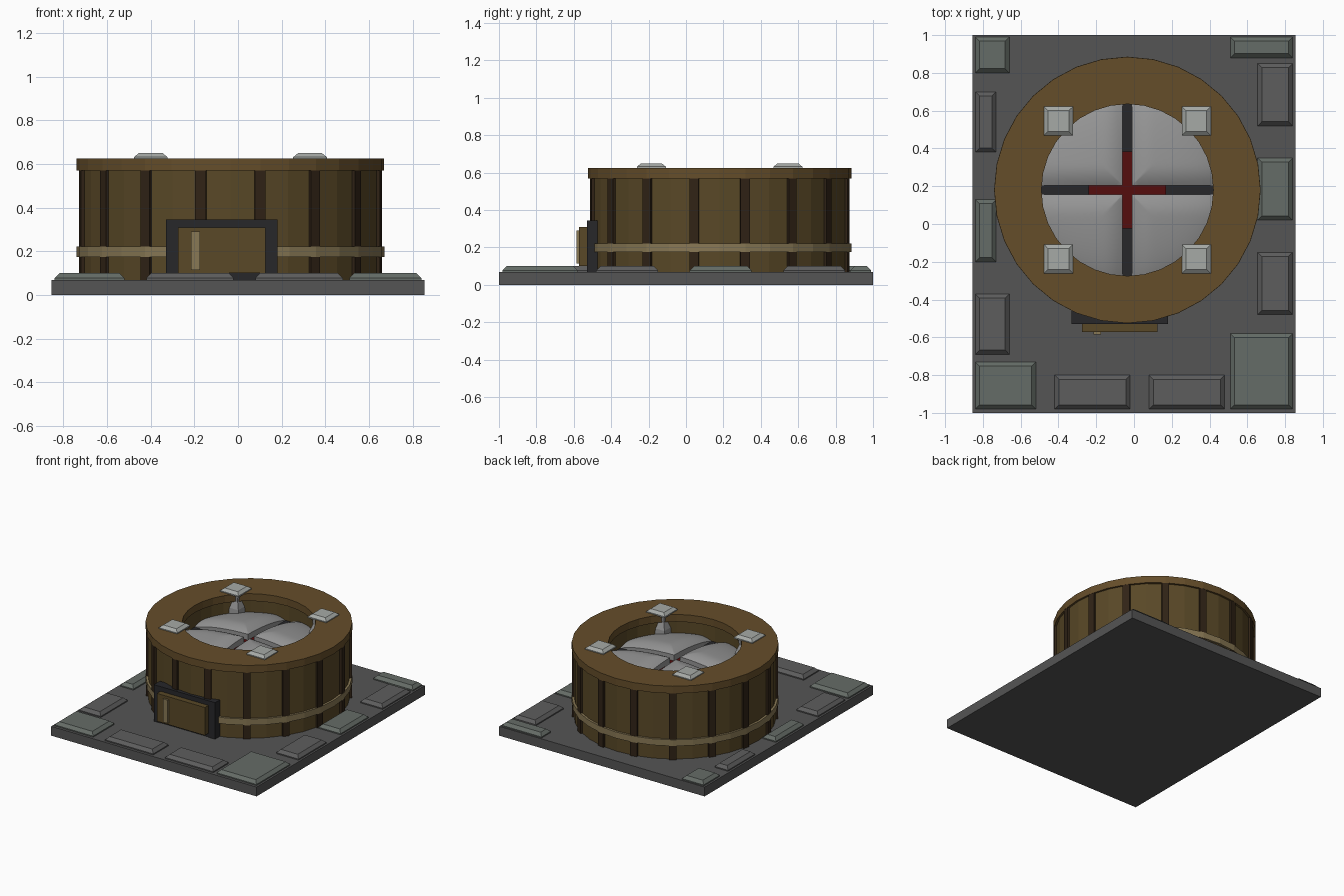
import bpy, bmesh, math
from mathutils import Matrix

if "Cube" in bpy.data.objects:
    bpy.data.objects.remove(bpy.data.objects["Cube"])

CX, CY = -0.035, 0.18   # drum centre


def mat(name, r, g, b):
    m = bpy.data.materials.new(name)
    m.diffuse_color = (r, g, b, 1)
    m.use_nodes = True
    m.node_tree.nodes["Principled BSDF"].inputs["Base Color"].default_value = m.diffuse_color
    return m


BROWN = mat("wood", .13, .075, .023)
WALL = mat("wall_wood", .10, .065, .02)
DARK_WOOD = mat("dark_wood", .03, .017, .008)
TAN = mat("tan", .25, .19, .09)
BLACK = mat("dark_metal", .02, .02, .023)
SLAB = mat("slab_grey", .09, .09, .09)
STONE = mat("stone_grey", .11, .11, .11)
MOSS = mat("stone_green", .13, .15, .135)
STEEL = mat("steel", .30, .30, .30)
PALE = mat("pale_steel", .38, .40, .38)
RED = mat("red_glow", .09, .004, .004)


def finish(bm, name, material, smooth=None):
    bmesh.ops.recalc_face_normals(bm, faces=bm.faces)
    me = bpy.data.meshes.new(name)
    bm.to_mesh(me)
    bm.free()
    me.materials.append(material)
    ob = bpy.data.objects.new(name, me)
    bpy.context.collection.objects.link(ob)
    if smooth:
        bpy.ops.object.select_all(action='DESELECT')
        ob.select_set(True)
        bpy.context.view_layer.objects.active = ob
        bpy.ops.object.shade_smooth_by_angle(angle=math.radians(smooth))
    return ob


def block(name, x, y, z, material, chamfer=0, height=None):
    """Box from ranges; the top can be chamfered inward over its upper part."""
    bm = bmesh.new()
    levels = [(z[0], 0), (z[1], 0)]
    if chamfer:
        levels = [(z[0], 0), (z[1] - (height or chamfer), 0), (z[1], chamfer)]
    loft(bm, [((x[0] + c, x[1] - c), (y[0] + c, y[1] - c), h) for h, c in levels])
    return finish(bm, name, material)


def loft(bm, sections):
    rings = [[bm.verts.new((px, py, h)) for px, py in
              ((x[0], y[0]), (x[1], y[0]), (x[1], y[1]), (x[0], y[1]))]
             for x, y, h in sections]
    for a, b in zip(rings, rings[1:]):
        for i in range(4):
            bm.faces.new((a[i], a[(i + 1) % 4], b[(i + 1) % 4], b[i]))
    bm.faces.new(rings[0][::-1])
    bm.faces.new(rings[-1])


def ring(name, r_in, r_out, z0, z1, material, n=32):
    """Closed ring with a rectangular section around the drum axis."""
    bm = bmesh.new()
    prof = ((r_in, z0), (r_out, z0), (r_out, z1), (r_in, z1))
    cols = []
    for i in range(n):
        a = 2 * math.pi * i / n
        cols.append([bm.verts.new((CX + r * math.cos(a), CY + r * math.sin(a), z)) for r, z in prof])
    for i in range(n):
        a, b = cols[i], cols[(i + 1) % n]
        for k in range(4):
            bm.faces.new((a[k], b[k], b[(k + 1) % 4], a[(k + 1) % 4]))
    return finish(bm, name, material)


# Ground slab and paving stones around its border
block("base_slab", (-.855, .855), (-1, 1), (0, .07), SLAB)
stones = [(-.84, -.66, .80, .99, MOSS), (-.84, -.73, .38, .70, STONE),
          (-.84, -.73, -.20, .13, MOSS), (-.84, -.66, -.69, -.37, STONE),
          (-.84, -.52, -.98, -.73, MOSS), (-.42, -.02, -.98, -.80, STONE),
          (.08, .48, -.98, -.80, STONE), (.51, .84, -.98, -.58, MOSS),
          (.655, .84, -.48, -.15, STONE), (.655, .84, .02, .35, MOSS),
          (.655, .84, .52, .85, STONE), (.51, .84, .88, .99, MOSS)]
for i, (x0, x1, y0, y1, m) in enumerate(stones):
    block(f"paving_stone_{i}", (x0, x1), (y0, y1), (.06, .10), m, .022)

# Drum wall, lid and band
ring("drum_wall", .475, .69, .07, .57, WALL)
ring("drum_lid", .455, .705, .57, .625, BROWN)
ring("drum_band", .66, .706, .175, .222, TAN)

# Sixteen wall posts
bm = bmesh.new()
for i in range(16):
    rot = Matrix.Translation((CX, CY, 0)) @ Matrix.Rotation(math.radians(22.5 * (i + .5)), 4, 'Z')
    bmesh.ops.create_cube(bm, size=1, matrix=rot @ Matrix.Translation((.678, 0, .32))
                          @ Matrix.Diagonal((.05, .05, .50, 1)))
finish(bm, "wall_posts", DARK_WOOD)

# Four puffed dome quarters with grooves between them
GAP, R, NR, NT = .025, .478, 14, 20
for q in range(4):
    rot = Matrix.Translation((CX, CY, 0)) @ Matrix.Rotation(q * math.pi / 2, 4, 'Z')
    bm = bmesh.new()

    def point(i, j):
        t = math.pi / 2 * j / NT
        r = (R - GAP) * i / NR
        dx, dy = r * math.cos(t), r * math.sin(t)
        rho = math.hypot(dx + GAP, dy + GAP)
        edge = 1 - min(min(dx, dy) / .11, 1)
        z = .40 + .145 * math.sqrt(max(0, 1 - (rho / .56) ** 2)) - .03 * edge ** 2
        return bm.verts.new((dx + GAP, dy + GAP, z))

    centre = point(0, 0)
    g = [[point(i, j) for j in range(NT + 1)] for i in range(1, NR + 1)]
    for j in range(NT):
        bm.faces.new((centre, g[0][j], g[0][j + 1]))
        for i in range(NR - 1):
            bm.faces.new((g[i][j], g[i + 1][j], g[i + 1][j + 1], g[i][j + 1]))
    rim = [e for e in bm.edges if e.is_boundary]
    skirt = bmesh.ops.extrude_edge_only(bm, edges=rim)["geom"]
    for v in skirt:
        if isinstance(v, bmesh.types.BMVert):
            v.co.z = .40
    bmesh.ops.transform(bm, matrix=rot, verts=bm.verts)
    finish(bm, f"dome_quarter_{q}", STEEL, 40)

# Dark cross in the grooves with a red core
for name, a, top, m in (("groove_bar", .47, .45, BLACK), ("core_bar", .205, .47, RED)):
    block(name + "_x", (CX - a, CX + a), (CY - .026, CY + .026), (.40, top), m)
    block(name + "_y", (CX - .026, CX + .026), (CY - a, CY + a), (.40, top), m)

# Four clamps: chamfered cap on a flared leg
for sx in (-1, 1):
    for sy in (-1, 1):
        x, y = CX + sx * .365, CY + sy * .365
        block("clamp_cap", (x - .077, x + .077), (y - .077, y + .077), (.622, .65), PALE, .022, .018)
        bm = bmesh.new()
        loft(bm, [((x - w, x + w), (y - w, y + w), z)
                  for z, w in ((.45, .076), (.52, .07), (.57, .052), (.624, .056))])
        finish(bm, "clamp_leg", STEEL)

# Door: frame, sill, panel and handle
block("door_frame_left", (-.33, -.27), (-.53, -.46), (.07, .345), BLACK)
block("door_frame_right", (.12, .18), (-.53, -.46), (.07, .345), BLACK)
block("door_frame_top", (-.33, .18), (-.53, -.46), (.31, .345), BLACK)
block("door_recess", (-.28, .13), (-.525, -.46), (.07, .32), BLACK)
block("door_panel", (-.275, .125), (-.572, -.52), (.10, .31), WALL)
block("door_handle", (-.215, -.175), (-.586, -.565), (.115, .29), TAN)
